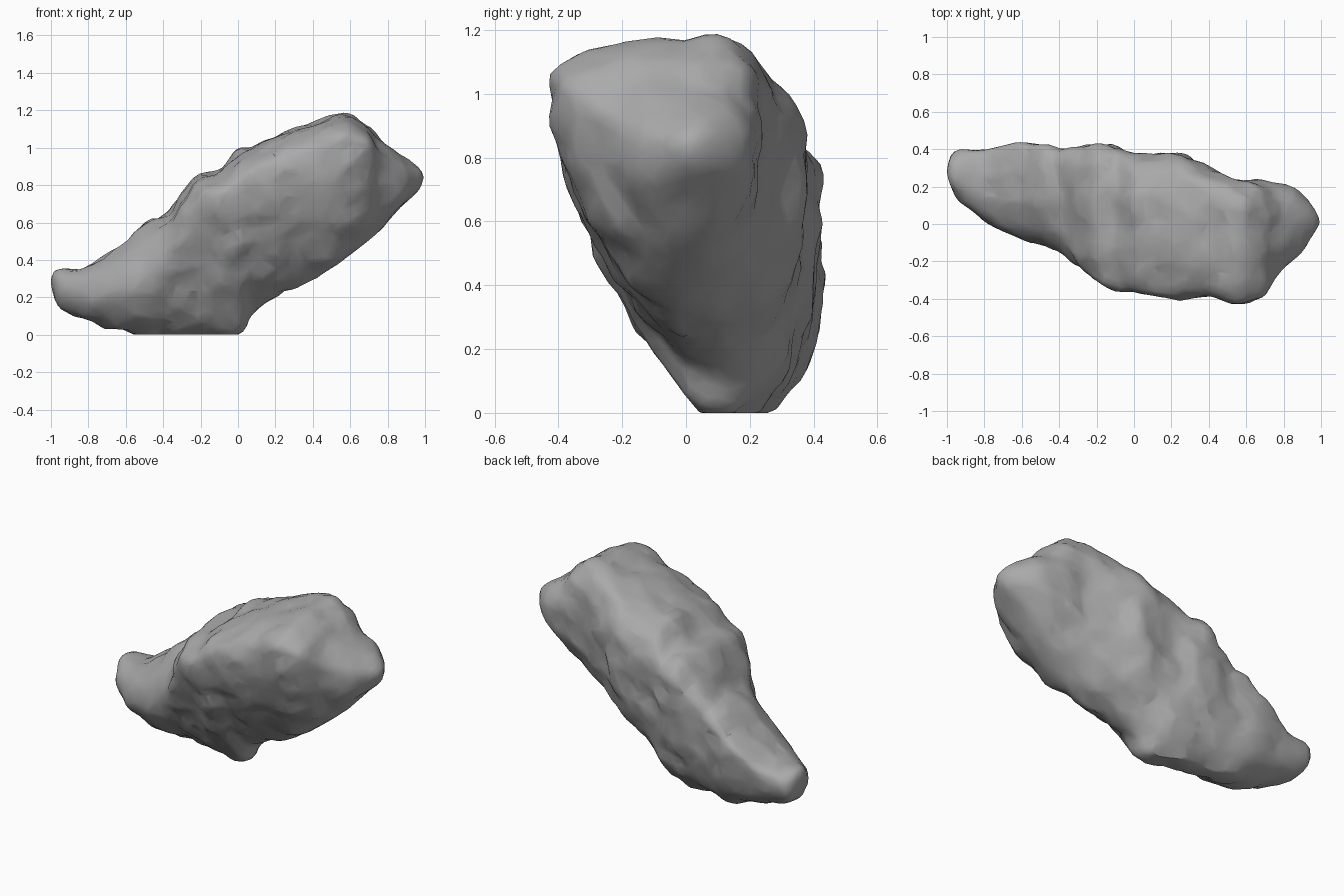
import bpy, bmesh
from math import sin, cos, pi
from mathutils import Vector, noise

default = bpy.data.objects.get("Cube")
if default:
    bpy.data.objects.remove(default, do_unlink=True)

# Cross-sections along the boulder, each given by its extreme points:
# x, front y, front z, back y, back z, bottom z, top z, spine y
SECTIONS = [
    (-.99, .22, .26, .34, .28, .22, .33, .28),
    (-.95, .14, .23, .39, .26, .14, .35, .27),
    (-.8, .01, .21, .4, .3, .07, .37, .25),
    (-.6, -.09, .25, .44, .43, .01, .5, .25),
    (-.48, -.12, .32, .42, .49, -.02, .61, .26),
    (-.38, -.16, .42, .4, .55, -.02, .65, .25),
    (-.22, -.3, .68, .43, .72, -.02, .85, .21),
    (-.1, -.36, .74, .41, .74, -.02, .88, .18),
    (0, -.37, .78, .37, .75, 0, .99, .17),
    (.08, -.38, .82, .37, .77, .12, 1.01, .15),
    (.22, -.41, .87, .38, .79, .21, 1.07, .12),
    (.4, -.4, .95, .3, .93, .29, 1.14, .08),
    (.56, -.43, 1.02, .24, .93, .39, 1.18, .06),
    (.69, -.38, 1.01, .23, .88, .49, 1.12, .04),
    (.75, -.29, .92, .22, .85, .55, 1.05, .04),
    (.88, -.17, .83, .19, .83, .68, .96, .03),
    (.97, -.05, .83, .07, .83, .78, .89, .02),
]
AROUND, STEPS = 72, 7


def blend(a, b, c, d, t):
    """Smooth curve between b and c."""
    return b + t * ((c - a) / 2 + t * ((a - 2.5 * b + 2 * c - d / 2)
                                       + t * (1.5 * (b - c) + (d - a) / 2)))


def power(v, n):
    return abs(v) ** (2 / n)


def outline(s):
    """Lopsided oval: a leaning front face, a squarer back and a round top."""
    x, yf, zf, yb, zb, low, high, mid = s
    base = mid - .1 * (1 - x ** 4)
    lean = 1.2 + .7 * abs(x + .15)
    points = []
    for i in range(AROUND):
        a = 2 * pi * i / AROUND
        c, v = cos(a), sin(a)
        back, up = c >= 0, v >= 0
        n = 2.3 if up or back else lean
        side_y, side_z = (yb, zb) if back else (yf, zf)
        centre = mid if up else base
        y = centre + (side_y - centre) * power(c, n)
        z = side_z + ((high if up else low) - side_z) * power(v, n)
        points.append((x, y, z))
    return points


# Loft the body
bm = bmesh.new()
rings = []
last = len(SECTIONS) - 1
for k in range(last):
    near = [SECTIONS[min(max(k + o, 0), last)] for o in (-1, 0, 1, 2)]
    for j in range(STEPS + (k == last - 1)):
        s = [blend(*vals, j / STEPS) for vals in zip(*near)]
        rings.append([bm.verts.new(p) for p in outline(s)])
for r, q in zip(rings, rings[1:]):
    for i in range(AROUND):
        m = (i + 1) % AROUND
        bm.faces.new((r[i], r[m], q[m], q[i]))
for ring, tip in ((rings[0], (-1, .28, .28)), (rings[-1], (1, .01, .84))):
    peak = bm.verts.new(tip)
    for i in range(AROUND):
        bm.faces.new((ring[i], ring[(i + 1) % AROUND], peak))
bmesh.ops.recalc_face_normals(bm, faces=bm.faces)

mesh = bpy.data.meshes.new("boulder")
bm.to_mesh(mesh)
bm.free()
boulder = bpy.data.objects.new("boulder", mesh)
bpy.context.collection.objects.link(boulder)
bpy.context.view_layer.objects.active = boulder
boulder.select_set(True)


def apply(kind, **settings):
    mod = boulder.modifiers.new(kind.lower(), kind)
    for key, value in settings.items():
        setattr(mod, key, value)
    bpy.ops.object.modifier_apply(modifier=mod.name)


# Even out the surface, then weather it with lumps and chips that fade at the tips
apply('REMESH', mode='VOXEL', voxel_size=.02)
mesh = boulder.data
normals = [v.normal.copy() for v in mesh.vertices]
for v, normal in zip(mesh.vertices, normals):
    p = v.co.copy()
    along = Vector((p.x + p.z, p.y * 1.6, (p.z - p.x) * 1.3))
    lumps = noise.noise(along * 2.6) * .008 + noise.noise(along * 6) * .014
    chips = noise.voronoi(along * 4)[0][0] * .024 - .01
    v.co = p + normal * (lumps - chips) * (1 - .7 * p.x ** 4)
    v.co.z = max(v.co.z, 0)

# Broad uneven facets, softly shaded
apply('DECIMATE', ratio=.12)
low = min(v.co.z for v in mesh.vertices)
for v in mesh.vertices:
    v.co.z -= low
bpy.ops.object.shade_smooth_by_angle(angle=.55)

stone = bpy.data.materials.new("grey stone")
stone.use_nodes = True
grey = (.4, .4, .4, 1)
stone.diffuse_color = grey
stone.node_tree.nodes["Principled BSDF"].inputs["Base Color"].default_value = grey
mesh.materials.clear()
mesh.materials.append(stone)
